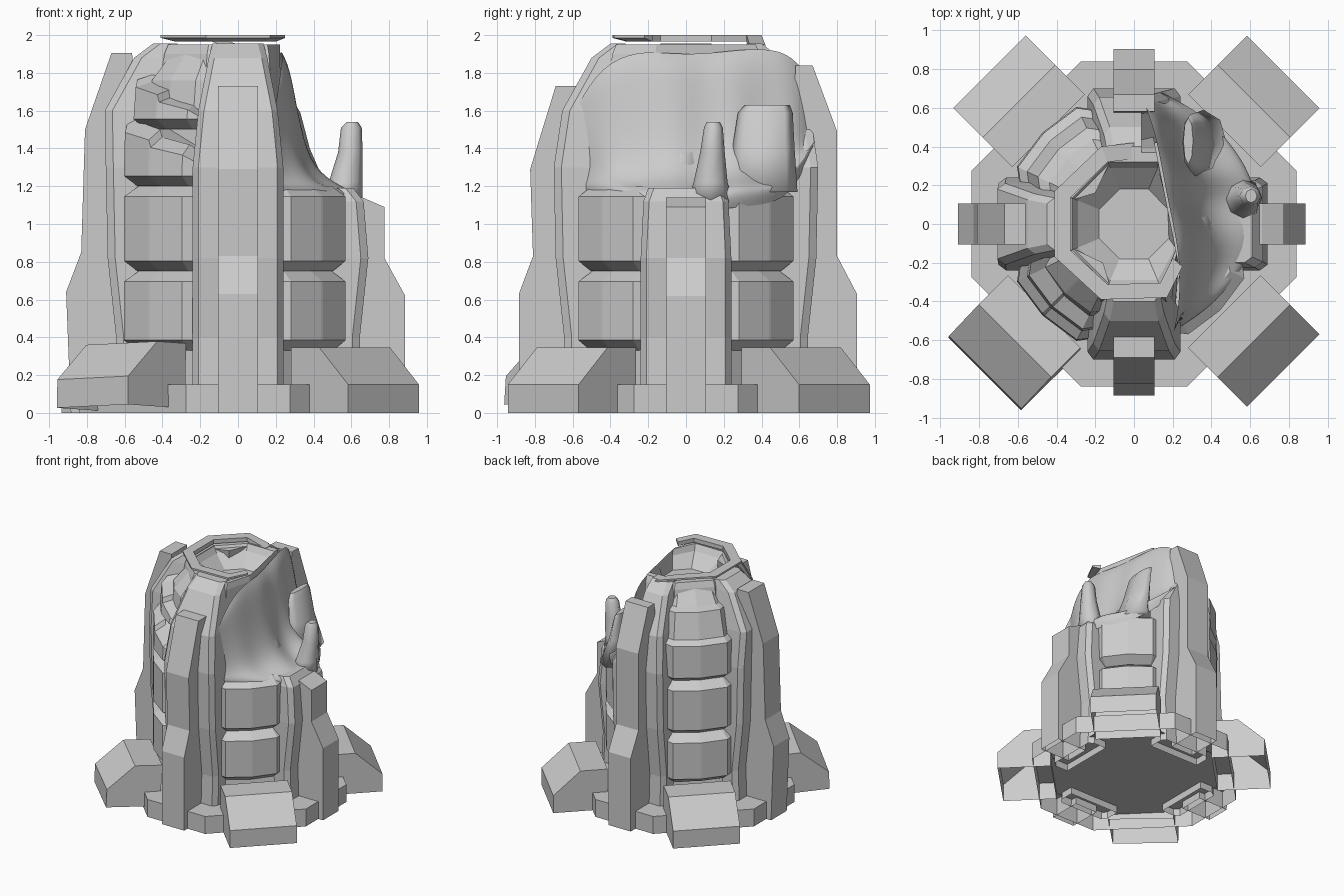
import bpy, bmesh, math, random
from mathutils import Matrix, Vector

if "Cube" in bpy.data.objects:
    bpy.data.objects.remove(bpy.data.objects["Cube"])

random.seed(4)

def make(name, verts, faces, angle=0, smooth=False, mat=None, open_base=False):
    rot = Matrix.Rotation(math.radians(angle), 4, 'Z')
    if mat is None:
        mat = Matrix.Identity(4)
    me = bpy.data.meshes.new(name)
    me.from_pydata(verts, [], faces)
    bm = bmesh.new()
    bm.from_mesh(me)
    bmesh.ops.recalc_face_normals(bm, faces=bm.faces)
    if open_base:   # parts standing on the ground have no underside
        low = [f for f in bm.faces if all(abs(v.co.z) < 1e-5 for v in f.verts)]
        bmesh.ops.delete(bm, geom=low, context='FACES_ONLY')
    bm.transform(mat)
    bm.transform(rot)
    bm.to_mesh(me)
    bm.free()
    if smooth:
        me.polygons.foreach_set("use_smooth", [True] * len(me.polygons))
    ob = bpy.data.objects.new(name, me)
    bpy.context.collection.objects.link(ob)
    return ob

def loft(name, rings, angle=0, cap0=True, cap1=True, closed=True, **kw):
    """Skin a stack of equal-length point rings."""
    n = len(rings[0])
    verts = [p for r in rings for p in r]
    faces = []
    for i in range(len(rings) - 1):
        for j in range(n if closed else n - 1):
            k = (j + 1) % n
            faces.append((i*n + j, i*n + k, (i+1)*n + k, (i+1)*n + j))
    if closed and cap0:
        faces.append(tuple(range(n)))
    if closed and cap1:
        faces.append(tuple((len(rings)-1)*n + j for j in range(n)))
    return make(name, verts, faces, angle, **kw)

def octagon(a, h, z):
    return [(h, -a, z), (a, -h, z), (a, h, z), (h, a, z),
            (-h, a, z), (-a, h, z), (-a, -h, z), (-h, -a, z)]

# Base ring, open underneath
loft("base_ring", [octagon(.84, .275, 0), octagon(.84, .275, .15),
                   octagon(.55, .23, .15)], cap0=False, cap1=False)

# Core drum with a raised floor
loft("core_drum", [octagon(.65, .27, .06), octagon(.55, .23, .15), octagon(.52, .22, .4),
                   octagon(.52, .22, 1.18)])

# Upper turret with a sunken bowl; its right side is torn away
tur = []
for a, z in ((.5, 1.15), (.45, 1.5), (.39, 1.9), (.37, 1.95), (.32, 1.95), (.29, 1.9), (.18, 1.8)):
    tur.append([(min(x, .19 - .2 * y), y, z) for x, y, _ in octagon(a, a * .42, z)])
loft("turret_bowl", tur, cap0=False)

# Diagonal feet with sloped tops
side = [(-.66, 0), (-1.09, 0), (-1.09, .15), (-.875, .345), (-.66, .345)]
for ang, dx, dy in ((45, 0, .015), (135, 0, .015), (225, .025, .015), (-45, 0, -.005)):
    mat = Matrix.Translation(Matrix.Rotation(math.radians(-ang), 4, 'Z') @ Vector((dx, dy, 0)))
    if ang == -45:   # knocked loose
        mat = mat @ (Matrix.Translation((0, -.87, .025)) @ Matrix.Rotation(-.035, 4, 'Y')
               @ Matrix.Rotation(-.05, 4, 'X') @ Matrix.Translation((0, .87, 0)))
    loft("foot", [[(x, y, z) for y, z in side] for x in (-.265, .265)], ang, mat=mat, open_base=True)

# Pilasters on the four sides: (z, outer radius, half width, inner radius)
full = [(0, .66, .24, .5), (.4, .645, .24, .5), (.82, .69, .24, .5), (1.3, .70, .24, .45),
        (1.6, .655, .21, .4), (1.88, .50, .155, .33), (1.955, .40, .135, .32)]
short = full[:3] + [(1.12, .665, .225, .42), (1.19, .61, .2, .42)]

def pilaster(name, ang, prof):
    rings = []
    for z, r, w, ri in prof:
        ring = [(-w, -ri, z), (-w, -r + .04, z), (-w + .03, -r, z),
                (w - .03, -r, z), (w, -r + .04, z), (w, -ri, z)]
        if ang == 180 and z > 1.4:   # back one has lost its right half
            ring = [(max(x, -.04), y, z) for x, y, z in ring]
        rings.append(ring)
    loft(name, rings, ang, cap0=False)

pilaster("front_pilaster", 0, full)
pilaster("right_pilaster", 90, short)
pilaster("back_pilaster", 180, full)
pilaster("left_pilaster", -90, [(z, r + (.05 if z > 1.5 else 0), w, i) for z, r, w, i in full])

# Buttress fins: outer profile (radius, z)
fins = {
    "front_fin": (0, [(.885, 0), (.885, .63), (.81, .83), (.825, 1.29), (.69, 1.73), (.58, 1.73)]),
    "right_fin": (90, [(.885, 0), (.885, .62), (.775, .82), (.775, 1.09), (.66, 1.14), (.6, 1.14)]),
    "back_fin": (180, [(.905, 0), (.905, .63), (.80, .83), (.80, 1.49), (.67, 1.84), (.58, 1.84)]),
    "left_fin": (-90, [(.885, 0), (.91, .64), (.83, .85), (.81, 1.5), (.67, 1.905), (.56, 1.905)]),
}
for name, (ang, prof) in fins.items():
    loft(name, [[(-0 + w, -r, z) for r, z in prof] + [(w, -.55, 1.0), (w, -.6, 0)]
                for w in (-.107, .107)], ang, open_base=True)

# Bevelled armour bands between the pilasters
arc = [(.21, -.56), (.28, -.57), (.44, -.45), (.45, -.44), (.57, -.28), (.56, -.21)]

def band(name, ang, z0, z1, s0=1, s1=1, drop=0, cap=.87):
    """drop lowers the far end of the top edge, for bent bands."""
    def ring(s, z, k=0):
        return [(x*s, y*s, z - k * i / 5) for i, (x, y) in enumerate(arc)] + [(.25, -.2, z - k / 2)]
    b = .055
    loft(name, [ring(.88 * s0, z0), ring(s0, z0 + b), ring(s1, z1 - b, drop),
                ring(cap * s1, z1, drop)], ang)

for ang, tag in ((0, "front_right"), (90, "back_right"), (180, "back_left"), (-90, "front_left")):
    left = ang in (180, -90)
    s = 1.06 if left else 1
    band(tag + "_band_1", ang, .33, .75, s, s)
    band(tag + "_band_2", ang, .75, 1.2, s, s)
    if left:
        bent = .2 if ang == -90 else 0
        band(tag + "_band_3", ang, 1.2, 1.58, 1.06, 1.05, bent)
        band(tag + "_band_4", ang, 1.5, 1.82, .97, .95 if bent else .87, bent, .68)

# Shoulder plates rising from the upper bands to the rim
for ang in (180, -90):
    loft("shoulder_plate", [[(x * s, y * s, z) for x, y in arc] + [(.2, -.16, z)]
                            for s, z in ((.86, 1.5), (.80, 1.76), (.58, 1.93))], ang)

# Torn rim lifted off the bowl
pts = [(.0, .42), (-.17, .4), (-.41, .17), (-.41, -.17), (-.17, -.39), (.17, -.38), (.25, -.22)]
rim = []
for i, (x, y) in enumerate(pts):
    z = 1.985 if i else 1.935
    rim.append([(x, y, z), (x, y, z + .015), (x * .8, y * .8, z + .015), (x * .8, y * .8, z - .02)])
loft("torn_rim", rim)

# Crumpled tear down the right side, lofted front to back: (y, top x, top z, outer radius, foot z)
rows = [(-.58, .20, 1.62, .60, 1.20), (-.45, .23, 1.84, .60, 1.19), (-.25, .24, 1.92, .63, 1.18),
        (-.08, .22, 1.90, .66, 1.16), (.1, .18, 1.90, .67, 1.16), (.26, .15, 1.92, .68, 1.19),
        (.42, .12, 1.93, .67, 1.20), (.56, .08, 1.90, .68, 1.24), (.68, .03, 1.74, .70, 1.45)]
grid = []
for i, (y, xt, zt, r, zf) in enumerate(rows):
    xo = math.sqrt(max(r * r - y * y, .0))
    row = [(xt, y, zt)]
    fold = .05 * (1 if i % 2 else -1)
    for u, v in ((.12, .1), (.22, .45), (.36, .8), (.65, .95), (1, 1)):
        mid = fold * math.sin(math.pi * u)
        row.append((xt + (xo - xt) * u + mid * .5, y + random.uniform(-.03, .03) * (u < 1),
                    zt + (zf - zt) * v + mid))
    row.append((xo * .93, y * .97, zf - .1))
    grid.append(row)
tear = loft("torn_wall", grid, closed=False, smooth=True)
sub = tear.modifiers.new("soft", 'SUBSURF')
sub.levels = sub.render_levels = 2

# Bent shards standing in the tear: rings of (centre x, y, z, half x, half y)
def shard(name, levels):
    rings = []
    for x, y, z, a, b in levels:
        rings.append([(x + a * math.cos(t * math.pi / 4), y + b * math.sin(t * math.pi / 4), z)
                      for t in range(8)])
    ob = loft(name, rings, smooth=True)
    ob.data.polygons[-1].use_smooth = False

shard("spike_shard", [(.55, .13, 1.12, .11, .12), (.57, .13, 1.22, .09, .09),
                      (.595, .14, 1.38, .065, .065), (.6, .145, 1.51, .055, .05), (.605, .145, 1.54, .03, .035)])
shard("plate_shard", [(.36, .41, 1.17, .12, .18), (.32, .41, 1.4, .06, .165),
                      (.29, .42, 1.59, .04, .145), (.28, .43, 1.63, .025, .12)])
shard("low_shard", [(.36, -.03, 1.17, .12, .13), (.31, -.03, 1.38, .06, .09), (.28, -.02, 1.46, .03, .06)])
